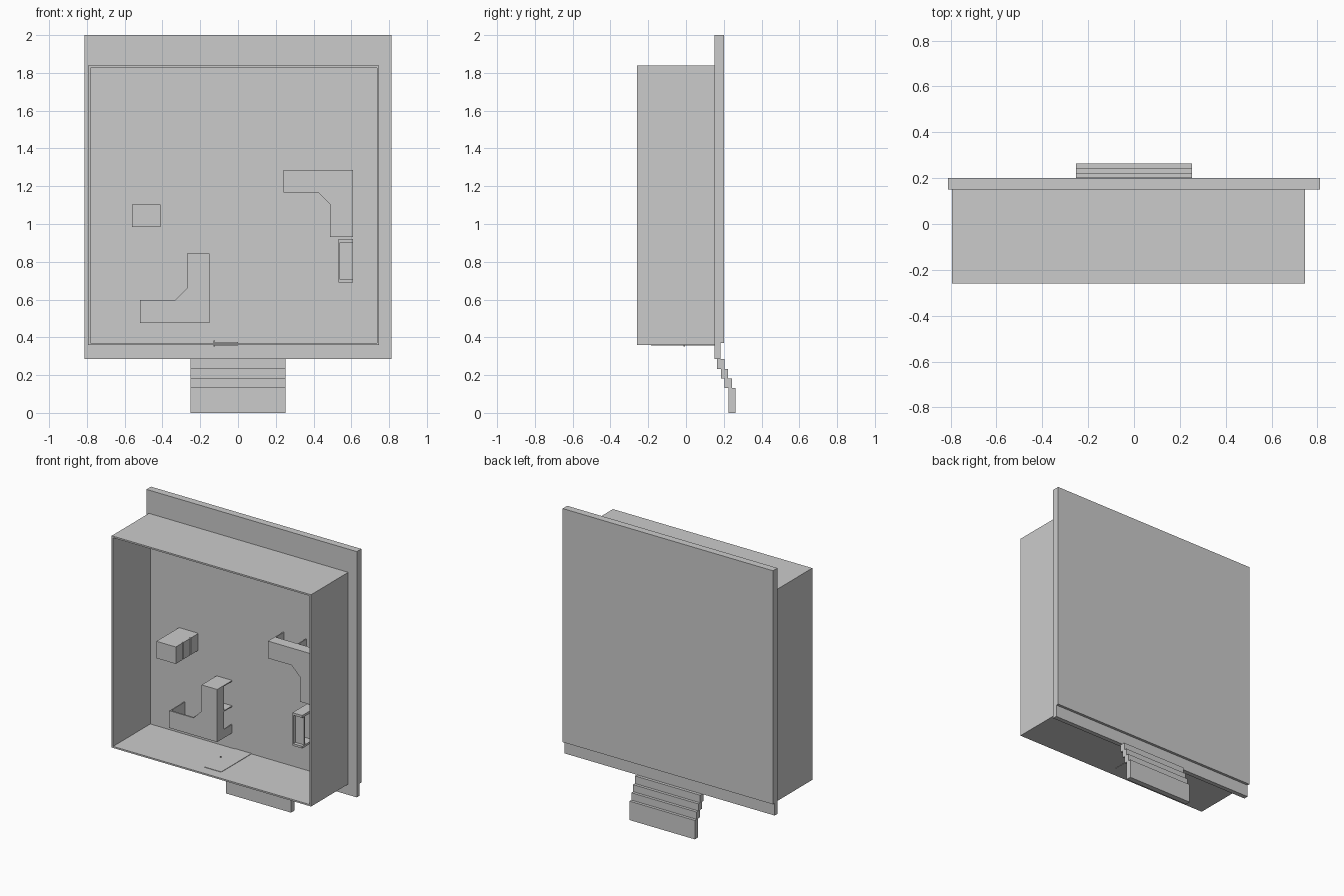
import bpy, bmesh

if "Cube" in bpy.data.objects:
    bpy.data.objects.remove(bpy.data.objects["Cube"])


def box(name, x, y, z):
    """Axis-aligned box from three (low, high) ranges."""
    bm = bmesh.new()
    bmesh.ops.create_cube(bm, size=1)
    for v in bm.verts:
        for i, r in enumerate((x, y, z)):
            v.co[i] = r[0] if v.co[i] < 0 else r[1]
    return finish(name, bm)


def prism(name, outline, y0, y1):
    """Extrude an x-z outline along y."""
    bm = bmesh.new()
    face = bm.faces.new([bm.verts.new((x, y0, z)) for x, z in outline])
    ext = bmesh.ops.extrude_face_region(bm, geom=[face])
    for v in ext["geom"]:
        if isinstance(v, bmesh.types.BMVert):
            v.co.y = y1
    return finish(name, bm)


def finish(name, bm):
    bmesh.ops.recalc_face_normals(bm, faces=bm.faces)
    mesh = bpy.data.meshes.new(name)
    bm.to_mesh(mesh)
    bm.free()
    ob = bpy.data.objects.new(name, mesh)
    bpy.context.collection.objects.link(ob)
    return ob


FLOOR, TOP = 0.15, -0.26

# Floor slab with a thinner threshold along the lower edge
box("floor_slab", (-0.812, 0.812), (FLOOR, 0.20), (0.37, 2.0))
box("threshold", (-0.812, 0.812), (FLOOR, 0.182), (0.285, 0.37))

# Entrance steps
for i, (z0, z1) in enumerate([(0.232, 0.285), (0.183, 0.232), (0.132, 0.183), (0.0, 0.132)]):
    box("step", (-0.252, 0.252), (0.165 + 0.02 * i, 0.203 + 0.02 * i), (z0, z1))

# Room walls
t = 0.011
box("left_wall", (-0.793, -0.782), (TOP, FLOOR), (0.36, 1.827))
box("right_wall", (0.735, 0.746), (TOP, FLOOR), (0.36, 1.838))
box("upper_wall", (-0.793, 0.735), (TOP, FLOOR), (1.838 - t, 1.838))
box("lower_wall", (-0.782, 0.735), (TOP, FLOOR), (0.36, 0.36 + t))

# Door and handle in the lower wall
box("door", (-0.13, 0.0), (-0.185, FLOOR), (0.358, 0.374))
box("door_handle", (-0.13, -0.122), (-0.014, -0.006), (0.352, 0.383))


def desk(corner, sx, sz, lx, lz):
    """L-shaped desk; the two arms run from the outer corner."""
    cx, cz = corner

    def p(a, b):
        return cx + sx * a, cz + sz * b

    def panel(name, a, b, y0=-0.005, y1=FLOOR):
        (xa, za), (xb, zb) = p(a[0], b[0]), p(a[1], b[1])
        box(name, sorted((xa, xb)), (y0, y1), sorted((za, zb)))

    w, c, e = 0.12, 0.183, 0.007
    prism("desk_top", [p(0, 0), p(lx, 0), p(lx, w), p(c, w), p(w, c),
                       p(w, lz), p(0, lz)], -0.016, -0.005)
    # Modesty panels on the two outer edges
    panel("desk_apron", (0, lx), (0, e), y1=0.06)
    panel("desk_apron", (0, e), (0, lz), y1=0.06)
    # Support panels at the arm ends and next to the inside corner
    for a in (lx, c + e):
        panel("desk_leg", (a - e, a), (0, w))
    for b in (lz, c + e):
        panel("desk_leg", (0, w), (b - e, b))
    # Corner post
    panel("desk_post", (0, e), (0, 0.06))
    panel("desk_post", (0, 0.06), (0, e))


desk((0.608, 1.287), -1, -1, 0.366, 0.357)
desk((-0.15, 0.477), -1, 1, 0.37, 0.367)

# Filing cabinet with drawer fronts
box("cabinet", (-0.56, -0.418), (-0.10, FLOOR), (0.985, 1.103))
for i in range(3):
    y = -0.10 + i * 0.083
    box("drawer_front", (-0.418, -0.41), (y, y + 0.076), (0.985, 1.103))

# Tall narrow bookcase with a recessed top
box("bookcase_back", (0.532, 0.539), (-0.16, FLOOR), (0.69, 0.92))
for z0, z1 in [(0.69, 0.705), (0.903, 0.92)]:
    box("bookcase_side", (0.539, 0.608), (-0.16, FLOOR), (z0, z1))
for y in (-0.135, -0.04, 0.05):
    box("bookcase_shelf", (0.539, 0.606), (y, y + 0.01), (0.705, 0.903))
